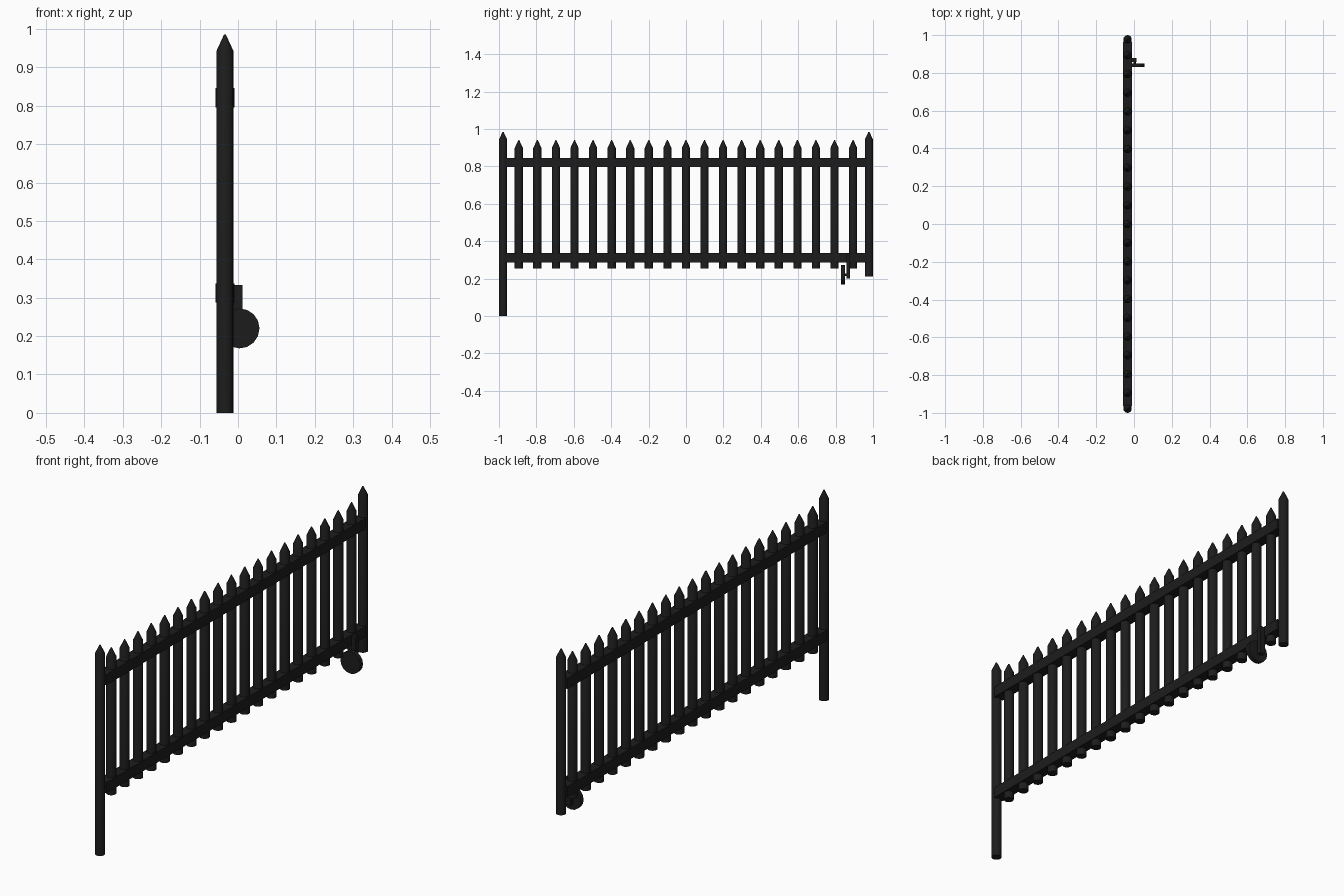
import bpy
from mathutils import Matrix

if "Cube" in bpy.data.objects:
    bpy.data.objects.remove(bpy.data.objects["Cube"])

black = bpy.data.materials.new("black_paint")
black.diffuse_color = (0.012, 0.012, 0.012, 1)
black.use_nodes = True
black.node_tree.nodes["Principled BSDF"].inputs["Base Color"].default_value = black.diffuse_color
X = -0.034   # centre plane of the fence


def finish(name, smooth=False):
    ob = bpy.context.object
    ob.name = name
    ob.data.materials.append(black)
    if smooth:
        bpy.ops.object.shade_smooth_by_angle()
    return ob


def box(name, lo, hi):
    bpy.ops.mesh.primitive_cube_add(size=1)
    ob = finish(name)
    size = [b - a for a, b in zip(lo, hi)]
    mid = [(a + b) / 2 for a, b in zip(lo, hi)]
    ob.data.transform(Matrix.Translation(mid) @ Matrix.Diagonal((*size, 1)))


def stake(name, y, z0, z1, r=0.022, sides=16, point=0.042):
    # lathed round bar with a slightly blunt point
    rings = [(r, z0), (r, z1 - point), (r * 0.12, z1)]
    bpy.ops.mesh.primitive_cylinder_add(vertices=sides, radius=r, depth=1)
    bpy.ops.object.delete()
    import bmesh
    bm = bmesh.new()
    bmesh.ops.create_circle(bm, cap_ends=True, segments=sides, radius=r,
                            matrix=Matrix.Translation((X, y, z0)))
    top = bm.faces[:][0]
    bottom = bmesh.ops.duplicate(bm, geom=[top])
    for (r0, _), (r1, z) in zip(rings, rings[1:]):
        top = bmesh.ops.extrude_discrete_faces(bm, faces=[top])["faces"][0]
        for v in top.verts:
            v.co.x = X + (v.co.x - X) * r1 / r0
            v.co.y = y + (v.co.y - y) * r1 / r0
            v.co.z = z
    bmesh.ops.remove_doubles(bm, verts=bm.verts, dist=1e-5)
    bmesh.ops.recalc_face_normals(bm, faces=bm.faces)
    me = bpy.data.meshes.new(name)
    bm.to_mesh(me)
    bm.free()
    ob = bpy.data.objects.new(name, me)
    bpy.context.collection.objects.link(ob)
    bpy.context.view_layer.objects.active = ob
    ob.select_set(True)
    finish(name, True)
    ob.select_set(False)


def disc(name, x, z, r, y0, y1, sides):
    bpy.ops.mesh.primitive_cylinder_add(vertices=sides, radius=r, depth=y1 - y0,
                                        location=(x, (y0 + y1) / 2, z),
                                        rotation=(1.5707963, 0, 0))
    finish(name, True)


# End posts: hinge post reaches the ground, latch post hangs clear
stake("hinge_post", -0.978, 0.0, 0.985)
stake("latch_post", 0.978, 0.21, 0.985)

# Pickets
for i in range(19):
    stake(f"picket_{i + 1}", -0.894 + i * 0.0993, 0.254, 0.94)

# Horizontal rails
for name, z in (("lower_rail", 0.312), ("upper_rail", 0.821)):
    box(name, (X - 0.0245, -0.965, z - 0.025), (X + 0.0245, 0.965, z + 0.025))

# Support wheel on its bracket
box("wheel_bracket", (-0.012, 0.857, 0.2), (0.012, 0.878, 0.333))
disc("wheel_axle", 0.004, 0.22, 0.007, 0.845, 0.86, 8)
disc("wheel", 0.004, 0.22, 0.052, 0.83, 0.85, 16)
